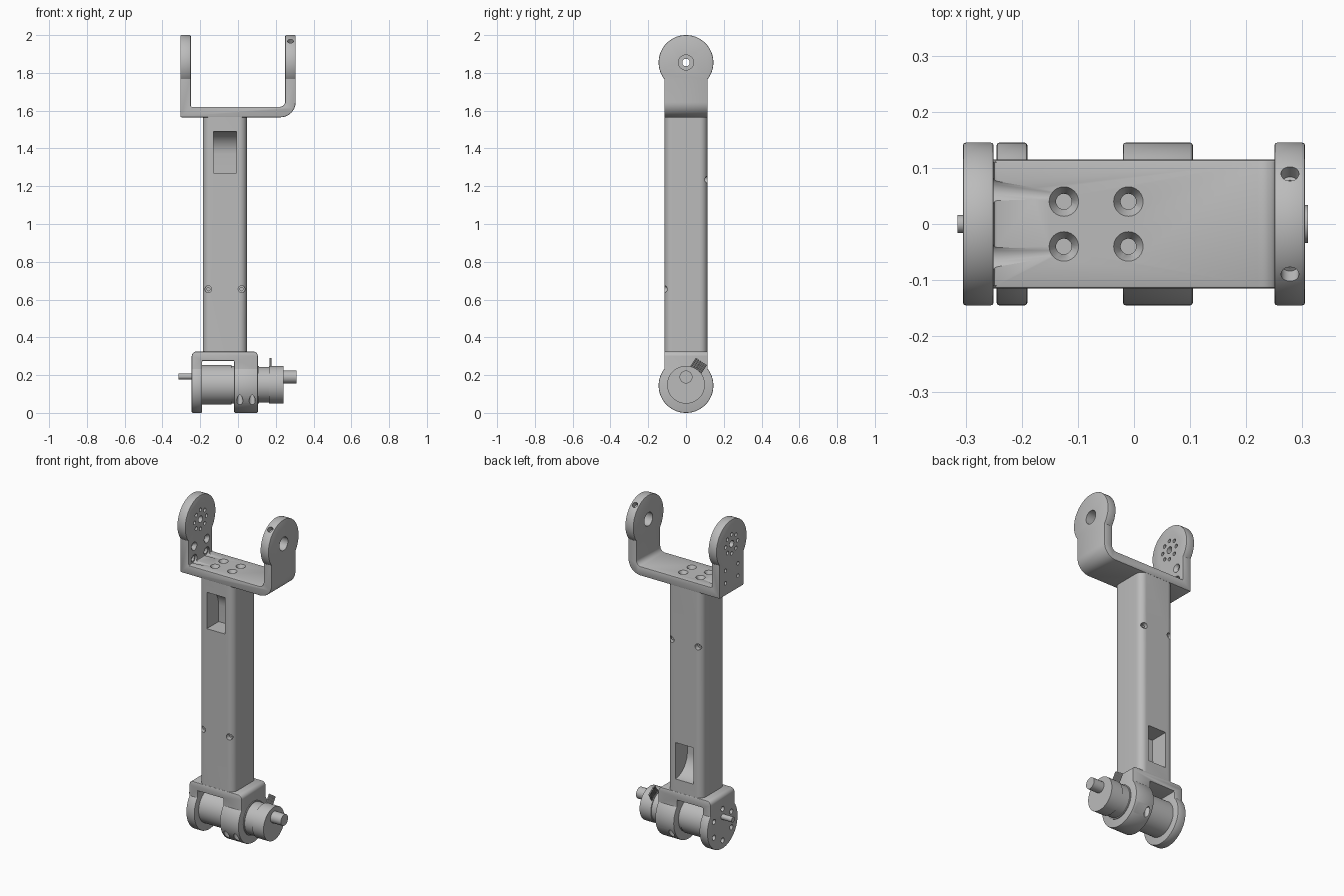
import bpy, bmesh
from math import sin, cos, pi, asin, radians
from mathutils import Vector

default = bpy.data.objects.get("Cube")
if default:
    bpy.data.objects.remove(default)

grey = bpy.data.materials.new("machined_grey")
grey.use_nodes = True
colour = (0.5, 0.5, 0.5, 1)
grey.diffuse_color = colour
grey.node_tree.nodes["Principled BSDF"].inputs["Base Color"].default_value = colour

AXES = {"x": lambda a, b, t: (t, a, b),
        "y": lambda a, b, t: (a, t, b),
        "z": lambda a, b, t: (a, b, t)}
HEAD, NECK = 0.145, 0.115      # round end radius, half width of neck
TOP_Z, LOW_Z = 1.855, 0.145    # joint axis heights
MID = -0.069                   # tube centre in x


def arc(cx, cy, r, a0, a1, n=10):
    return [(cx + r * cos(radians(a0 + (a1 - a0) * i / n)),
             cy + r * sin(radians(a0 + (a1 - a0) * i / n))) for i in range(n + 1)]


def prism(bm, axis, pts, t0, t1):
    place = AXES[axis]
    low = [bm.verts.new(place(a, b, t0)) for a, b in pts]
    high = [bm.verts.new(place(a, b, t1)) for a, b in pts]
    bm.faces.new(low)
    bm.faces.new(high)
    for i in range(len(pts)):
        j = (i + 1) % len(pts)
        bm.faces.new((low[i], low[j], high[j], high[i]))


def rod(bm, p0, p1, r0, r1=None, n=24):
    p0, p1 = Vector(p0), Vector(p1)
    d = p1 - p0
    made = bmesh.ops.create_cone(bm, cap_ends=True, segments=n, radius1=r0,
                                 radius2=r0 if r1 is None else r1, depth=d.length)
    turn = d.to_track_quat("Z", "Y")
    for v in made["verts"]:
        v.co = turn @ v.co + (p0 + p1) / 2


def finish(bm, name):
    bmesh.ops.recalc_face_normals(bm, faces=bm.faces)
    mesh = bpy.data.meshes.new(name)
    bm.to_mesh(mesh)
    bm.free()
    mesh.materials.append(grey)
    ob = bpy.data.objects.new(name, mesh)
    bpy.context.scene.collection.objects.link(ob)
    return ob


def bake(ob):
    graph = bpy.context.evaluated_depsgraph_get()
    mesh = bpy.data.meshes.new_from_object(ob.evaluated_get(graph))
    ob.modifiers.clear()
    ob.data = mesh


def combine(ob, bm, operation="DIFFERENCE"):
    cutter = finish(bm, "cutter")
    mod = ob.modifiers.new("cut", "BOOLEAN")
    mod.object, mod.operation, mod.solver = cutter, operation, "EXACT"
    mod.use_self = True
    bake(ob)
    bpy.data.objects.remove(cutter)


def bevel(ob, width):
    mod = ob.modifiers.new("edge", "BEVEL")
    mod.width, mod.segments = width, 2
    mod.limit_method, mod.angle_limit = "ANGLE", radians(50)
    bake(ob)


def bracket(name, profile, centre_z, base_z):
    """A U profile trimmed to round-ended arms."""
    bm = bmesh.new()
    prism(bm, "y", profile, -0.2, 0.2)
    ob = finish(bm, name)
    start = -90 + math_deg(asin(NECK / HEAD))
    outline = arc(0, centre_z, HEAD, start, 180 - start, 56)
    if base_z > centre_z:
        outline = [(y, 2 * centre_z - z) for y, z in outline]
    outline += [(-NECK, base_z), (NECK, base_z)]
    bm = bmesh.new()
    prism(bm, "x", outline, -0.5, 0.5)
    combine(ob, bm, "INTERSECT")
    bevel(ob, 0.005)
    return ob


def math_deg(a):
    return a * 180 / pi


# Upper fork: one square corner, one rounded corner
u_shape = [(-0.305, 1.565)] + arc(0.225, 1.645, 0.08, -90, 0)
u_shape += [(0.305, 2.1), (0.25, 2.1)] + arc(0.22, 1.65, 0.03, 0, -90)
u_shape += [(-0.25, 1.62), (-0.25, 2.1), (-0.305, 2.1)]
fork = bracket("upper_fork", u_shape, TOP_Z, 1.5)

holes = bmesh.new()
rod(holes, (0.2, 0, TOP_Z), (0.35, 0, TOP_Z), 0.04, n=32)
rod(holes, (-0.35, 0, TOP_Z), (-0.2, 0, TOP_Z), 0.02)
for i in range(8):
    y, z = 0.057 * cos(i * pi / 4), TOP_Z + 0.057 * sin(i * pi / 4)
    rod(holes, (-0.35, y, z), (-0.2, y, z), 0.011, n=16)
for s in (-1, 1):
    # Countersunk screws in the base plate
    for x in (-0.125, -0.01):
        rod(holes, (x, s * 0.04, 1.598), (x, s * 0.04, 1.623), 0.014, 0.028)
        rod(holes, (x, s * 0.04, 1.55), (x, s * 0.04, 1.61), 0.014)
    # Screws through the square arm, the lower ones grooving the plate
    for z in (1.64, 1.715):
        rod(holes, (-0.35, s * 0.06, z), (-0.2, s * 0.06, z), 0.011)
        rod(holes, (-0.27, s * 0.06, z), (-0.249, s * 0.06, z), 0.011, 0.026)
    rod(holes, (-0.26, s * 0.06, 1.638), (-0.15, s * 0.052, 1.638), 0.026, 0.019)
    # Radial set screws
    way = Vector((0, s * 0.62, 0.785))
    hub = Vector((0.278, 0, TOP_Z))
    rod(holes, hub + way * 0.115, hub + way * 0.16, 0.016)
    rod(holes, hub + way * 0.095, hub + way * 0.12, 0.009, n=6)
combine(fork, holes)

# Recess for the horn on the inner face of the square arm
holes = bmesh.new()
rod(holes, (-0.272, 0, TOP_Z), (-0.2, 0, TOP_Z), 0.09, n=40)
combine(fork, holes)
bm = bmesh.new()
rod(bm, (-0.275, 0, TOP_Z), (-0.258, 0, TOP_Z), 0.078, n=40)
horn = finish(bm, "output_horn")
holes = bmesh.new()
rod(holes, (-0.3, 0, TOP_Z), (-0.2, 0, TOP_Z), 0.02)
for i in range(8):
    y, z = 0.057 * cos(i * pi / 4), TOP_Z + 0.057 * sin(i * pi / 4)
    rod(holes, (-0.3, y, z), (-0.2, y, z), 0.011, n=16)
combine(horn, holes)

# Arm tube with rounded corners
hx, hy, r = 0.116, 0.113, 0.04
section = []
for sx, sy, a in ((1, 1, 0), (-1, 1, 90), (-1, -1, 180), (1, -1, 270)):
    section += arc(MID + sx * (hx - r), sy * (hy - r), r, a, a + 90)
bm = bmesh.new()
prism(bm, "z", section, 0.32, 1.568)
tube = finish(bm, "arm_tube")

# Cable windows with curved ramps, and corner screw holes
slot = [(-0.2, 1.27), (0.0, 1.27), (0.0, 1.37)] + arc(-0.12, 1.37, 0.12, 0, 90)[1:]
slot += [(-0.2, 1.49)]
holes = bmesh.new()
prism(holes, "x", slot, MID - 0.06, MID + 0.06)
prism(holes, "x", [(-y, 1.89 - z) for y, z in slot], MID - 0.06, MID + 0.06)
for x in (MID - 0.088, MID + 0.088):
    for s, z in ((-1, 0.655), (1, 1.235)):
        rod(holes, (x, s * 0.085, z), (x, s * 0.2, z), 0.018)
        rod(holes, (x, s * 0.07, z), (x, s * 0.1, z), 0.009, n=6)
combine(tube, holes)

# Lower motor bracket
u_shape = [(-0.245, -0.1), (-0.19, -0.1), (-0.19, 0.275), (-0.02, 0.275),
           (-0.02, -0.1), (0.105, -0.1)]
u_shape += arc(0.08, 0.3, 0.025, 0, 90) + arc(-0.22, 0.3, 0.025, 90, 180)
mount = bracket("motor_bracket", u_shape, LOW_Z, 0.4)
holes = bmesh.new()
for i in range(6):
    a = i * pi / 3 + pi / 6
    y, z = 0.095 * cos(a), LOW_Z + 0.095 * sin(a)
    rod(holes, (-0.3, y, z), (-0.215, y, z), 0.015)
for s in (-1, 1):
    for x in (0.01, 0.075):
        rod(holes, (x, s * 0.12, -0.05), (x, s * 0.12, 0.105), 0.016)
combine(mount, holes)

# Motor body, stepped rear housing and shafts
bm = bmesh.new()
for x0, x1, radius in ((-0.2, -0.035, 0.104), (-0.04, 0.11, 0.1),
                       (0.1, 0.165, 0.094), (0.165, 0.24, 0.1)):
    rod(bm, (x0, 0, 0.149), (x1, 0, 0.149), radius, n=48)
motor = finish(bm, "motor_body")
bm = bmesh.new()
rod(bm, (0.23, 0, 0.19), (0.31, 0, 0.19), 0.034, n=32)
finish(bm, "rear_shaft")
bm = bmesh.new()
rod(bm, (-0.315, 0, 0.193), (-0.2, 0, 0.193), 0.016)
finish(bm, "output_shaft")

# Row of thin connector pins on the rear housing
bm = bmesh.new()
out, along = Vector((0, 0.55, 0.835)), Vector((0, 0.835, -0.55))
for i in range(6):
    foot = Vector((0.172, 0, 0.149)) + along * (i - 2.5) * 0.012
    rod(bm, foot + out * 0.07, foot + out * 0.148, 0.005, n=8)
finish(bm, "connector_pins")

# Smooth round surfaces, keep machined edges
bpy.ops.object.select_all(action="DESELECT")
for ob in bpy.context.scene.objects:
    if ob.type == "MESH":
        ob.select_set(True)
        bpy.context.view_layer.objects.active = ob
bpy.ops.object.shade_smooth_by_angle(angle=radians(30))
